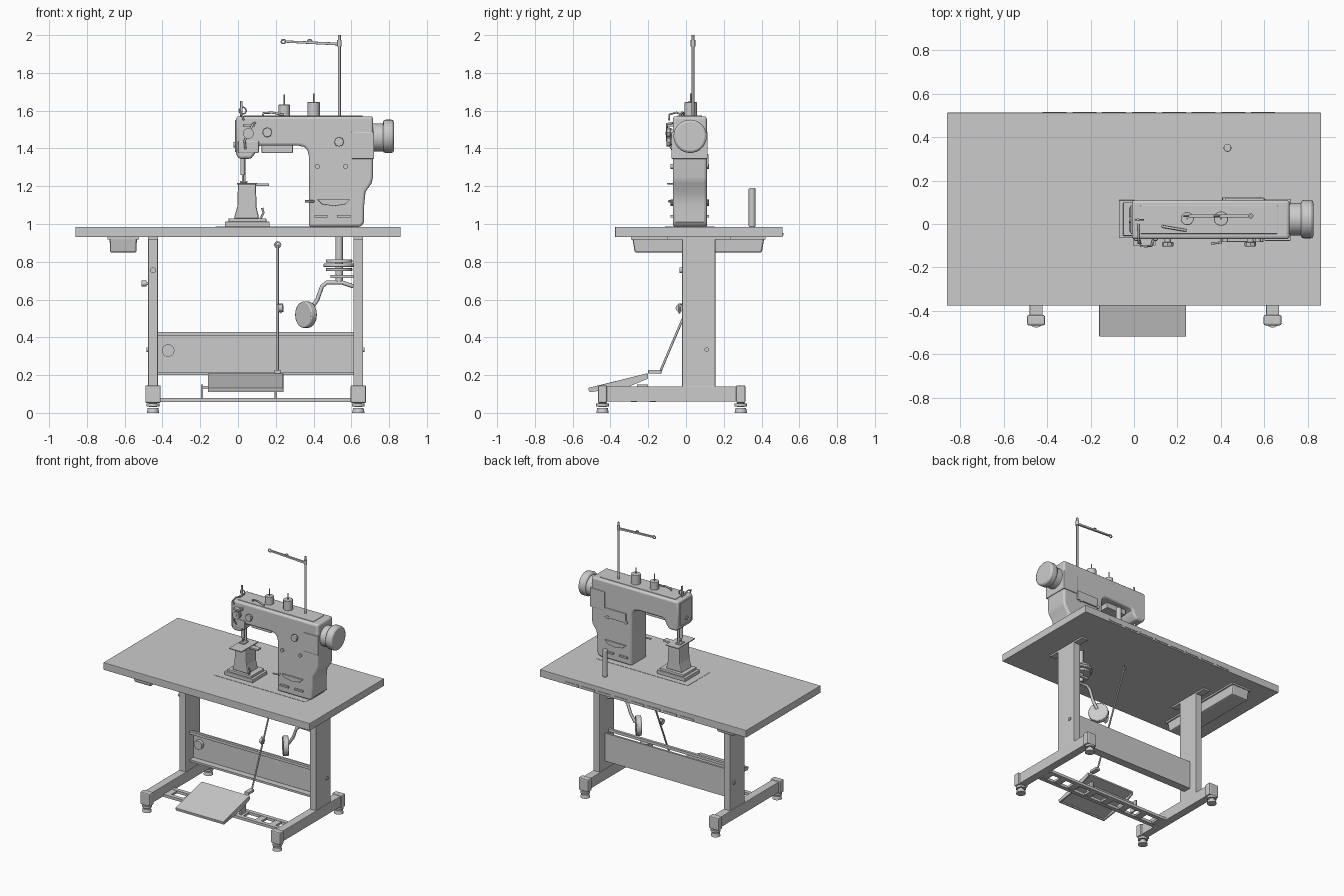
import bpy, bmesh, math
from mathutils import Vector


def finish(name, bm, bevel=0, smooth=False, seg=2):
    bmesh.ops.recalc_face_normals(bm, faces=bm.faces)
    me = bpy.data.meshes.new(name)
    bm.to_mesh(me)
    bm.free()
    ob = bpy.data.objects.new(name, me)
    bpy.context.collection.objects.link(ob)
    if bevel:
        m = ob.modifiers.new("bevel", 'BEVEL')
        m.width, m.segments, m.limit_method, m.angle_limit = bevel, seg, 'ANGLE', math.radians(50)
    if smooth:
        bpy.ops.object.select_all(action='DESELECT')
        ob.select_set(True)
        bpy.context.view_layer.objects.active = ob
        bpy.ops.object.shade_smooth_by_angle(angle=math.radians(35))
    return ob


def box(name, x, y, z, bevel=0, taper=1.0, taper_low=1.0):
    """Box from (min, max) pairs; taper scales the top, taper_low the bottom."""
    bm = bmesh.new()
    bmesh.ops.create_cube(bm, size=1)
    for v in bm.verts:
        s = taper if v.co.z > 0 else taper_low
        v.co = Vector(((x[0] + x[1]) / 2 + v.co.x * (x[1] - x[0]) * s,
                       (y[0] + y[1]) / 2 + v.co.y * (y[1] - y[0]) * s,
                       (z[0] + z[1]) / 2 + v.co.z * (z[1] - z[0])))
    return finish(name, bm, bevel)


def cyl(name, a, b, r, r2=None, n=32, bevel=0):
    """Cylinder or cone from point a to point b."""
    a, b = Vector(a), Vector(b)
    bm = bmesh.new()
    bmesh.ops.create_cone(bm, cap_ends=True, segments=n, radius1=r,
                          radius2=r if r2 is None else r2, depth=(b - a).length)
    rot = (b - a).to_track_quat('Z', 'Y').to_matrix().to_4x4()
    bm.transform(rot)
    bmesh.ops.translate(bm, verts=bm.verts, vec=(a + b) / 2)
    return finish(name, bm, bevel, True)


def prism(name, pts, axis, lo, hi, bevel=0, seg=2, smooth=False):
    """Extrude a profile: axis 'y' takes (x, z) points, axis 'x' takes (y, z) points."""
    bm = bmesh.new()
    place = (lambda p, t: (p[0], t, p[1])) if axis == 'y' else (lambda p, t: (t, p[0], p[1]))
    f = bm.faces.new([bm.verts.new(place(p, lo)) for p in pts])
    ext = bmesh.ops.extrude_face_region(bm, geom=[f])['geom']
    d = Vector((0, hi - lo, 0)) if axis == 'y' else Vector((hi - lo, 0, 0))
    bmesh.ops.translate(bm, verts=[g for g in ext if isinstance(g, bmesh.types.BMVert)], vec=d)
    return finish(name, bm, bevel, smooth, seg)


def wire(name, pts, r, cyclic=False):
    cu = bpy.data.curves.new(name, 'CURVE')
    cu.dimensions, cu.bevel_depth, cu.bevel_resolution, cu.use_fill_caps = '3D', r, 2, True
    sp = cu.splines.new('POLY')
    sp.points.add(len(pts) - 1)
    for p, c in zip(sp.points, pts):
        p.co = (*c, 1)
    sp.use_cyclic_u = cyclic
    ob = bpy.data.objects.new(name, cu)
    bpy.context.collection.objects.link(ob)
    bpy.ops.object.select_all(action='DESELECT')
    ob.select_set(True)
    bpy.context.view_layer.objects.active = ob
    bpy.ops.object.convert(target='MESH')


def ring(c, r, n=16):
    return [(c[0] + r * math.cos(2 * math.pi * i / n), c[1],
             c[2] + r * math.sin(2 * math.pi * i / n)) for i in range(n)]


# Table top, inlaid bed plate, rear edge clips, drawer
box("table_top", (-.86, .86), (-.375, .512), (.93, .985), .003)
box("bed_plate", (-.12, .64), (-.11, .15), (.98, .987))
for i in range(8):
    box("rear_edge_clip", (-.42 + i * .137, -.31 + i * .137), (.51, .516), (.94, .952))
box("drawer", (-.68, -.535), (-.285, .415), (.848, .93), .01, taper_low=.96)
box("drawer_lip", (-.69, -.525), (-.29, .42), (.918, .93))
cyl("bobbin_post", (.43, .35, .985), (.43, .35, 1.19), .018, bevel=.005)

# Legs, foot beams and levelling feet, both sides
for s, x in ((-1, -.45), (1, .637)):
    box("leg", (x - .026, x + .026), (-.02, .155), (.13, .93), .004)
    box("leg_top_bracket", (x - .026, x + .026), (-.1, .235), (.918, .93))
    box("foot_beam", (x - .03, x + .03), (-.45, .3), (.06, .14), .004)
    for y in (-.442, .29):
        box("foot_end_cap", (x - .041, x + .041), (y - .024, y + .024), (.052, .146), .008)
        cyl("foot_stem", (x, y, .03), (x, y, .055), .02)
        cyl("foot_collar", (x, y, .035), (x, y, .05), .034)
        cyl("foot_pad", (x, y, 0), (x, y, .025), .033, .028)
    cyl("panel_bolt", (x + s * .024, .11, .335), (x + s * .034, .11, .335), .012, n=12)
cyl("leg_knob", (-.45, -.02, .755), (-.45, -.035, .755), .015)
cyl("leg_switch_stem", (-.47, .03, .685), (-.5, .03, .685), .008)
cyl("leg_switch", (-.485, .03, .685), (-.51, .03, .685), .015)

# Rear panel with flanges
box("cross_panel", (-.424, .611), (.075, .09), (.21, .41))
box("panel_top_rail", (-.424, .611), (.03, .05), (.407, .427))
box("panel_bottom_flange", (-.424, .611), (.03, .09), (.2, .215))
cyl("panel_knob", (-.37, .076, .33), (-.37, .05, .33), .033)

# Slotted bottom brace between the foot beams
for y in (-.275, -.175):
    box("brace_rail", (-.42, .607), (y - .015, y + .015), (.058, .078))
for x in (-.4, -.25, -.1, .05, .2, .35, .47, .585):
    box("brace_web", (x - .025, x + .025), (-.27, -.18), (.06, .076))

# Treadle pedal with side skirts and pivots
prism("pedal_plate", [(-.515, .117), (-.2, .195), (-.203, .21), (-.518, .132)], 'x', -.16, .24, .003)
for x in (-.16, .23):
    prism("pedal_skirt", [(-.513, .12), (-.2, .198), (-.2, .182), (-.3, .14), (-.505, .11)], 'x', x, x + .01)
box("pedal_front_skirt", (-.16, .24), (-.512, -.503), (.11, .122))
for x in (-.19, .2):
    box("pedal_pivot", (x - .006, x + .006), (-.26, -.2), (.07, .15), .002)
cyl("pedal_axle", (-.195, -.23, .135), (.21, -.23, .135), .007, n=12)

# Pull rod from the pedal to the machine
wire("pull_rod", [(.21, -.14, .21), (.21, .15, .89)], .006)
wire("pull_rod_eye", ring((.21, .15, .89), .014), .005, True)
box("pull_rod_clevis", (.192, .228), (-.2, -.13), (.208, .228), .004)
cyl("rod_joint", (.235, -.035, .555), (.215, -.035, .555), .02, n=16)
wire("rod_joint_hook", [(.21, -.02, .575), (.235, -.035, .575), (.238, -.035, .54), (.22, -.035, .53)], .005)

# Pulley under the table and knee lifter
for z0, z1, r in ((.795, .812, .07), (.772, .79, .083), (.75, .768, .07)):
    cyl("pulley_disc", (.535, .07, z0), (.535, .07, z1), r, bevel=.004)
cyl("pulley_hub", (.535, .07, .69), (.535, .07, .93), .02)
box("pulley_bracket", (.49, .611), (.04, .1), (.715, .73))
wire("knee_arm", [(.61, .06, .67), (.55, .06, .69), (.47, .06, .69), (.445, .06, .67),
                  (.42, .06, .6), (.38, .06, .54)], .011)
cyl("knee_pad", (.345, .04, .52), (.375, .065, .52), .07, bevel=.006)

# Machine body: arm, head and column in one silhouette
body = [(-.01, 1.57), (.715, 1.57), (.715, 1.25), (.707, 1.215), (.675, 1.17), (.668, 1.1),
        (.668, 1.01), (.65, .985), (.375, .985), (.375, 1.36), (.368, 1.39), (.35, 1.408),
        (.32, 1.415), (.12, 1.415), (.103, 1.405), (.095, 1.38), (.07, 1.345), (.005, 1.345), (-.01, 1.37)]
prism("machine_body", body, 'y', -.07, .11, .014, 3, True)
box("belt_cover", (.6, .72), (-.078, .115), (1.345, 1.487), .004)
box("arm_underside_block", (.125, .29), (-.02, .06), (1.376, 1.42), .004)
box("arm_top_cover", (.03, .66), (-.045, .085), (1.565, 1.574), .003)
box("head_face_plate", (-.016, 0), (-.045, .085), (1.38, 1.55), .003)
cyl("head_face_knob", (-.01, .02, 1.42), (-.023, .02, 1.42), .015)

# Handwheel
cyl("handwheel_hub", (.715, .022, 1.458), (.775, .022, 1.458), .075, bevel=.004)
cyl("handwheel", (.768, .022, 1.464), (.825, .022, 1.464), .088, bevel=.012)

# Front and rear details on the body
for x, z, r in ((.155, 1.485, .026), (.535, 1.435, .026)):
    cyl("arm_knob_stem", (x, -.06, z), (x, -.09, z), r * .6)
    cyl("arm_knob", (x, -.083, z), (x, -.103, z), r, n=8, bevel=.003)
lens = [(.42, 1.13), (.595, 1.13), (.57, 1.105), (.508, 1.095), (.445, 1.105)]
for y0, y1 in ((-.082, -.06), (.1, .122)):
    prism("column_slot_cover", lens, 'y', y0, y1, .002)
    for x, z in ((.42, 1.305), (.57, 1.305)):
        cyl("column_screw", (x, y0, z), (x, y1, z), .013, n=12)
    for x in (.44, .56):
        box("column_clip", (x - .035, x + .035), (y0, y1), (1.035, 1.047))
wire("stitch_lever", [(.4, -.06, 1.12), (.4, -.085, 1.12), (.355, -.09, 1.12)], .006)
box("rear_hinge_plate", (.42, .6), (.1, .12), (1.3, 1.37), .004)

# Thread tension unit and take-up guard on the head
cyl("tension_post", (.055, -.06, 1.48), (.055, -.108, 1.48), .01, n=12)
for y in (-.078, -.088, -.1):
    cyl("tension_disc", (.055, y, 1.48), (.055, y - .006, 1.48), .028)
box("take_up_guard", (.03, .09), (-.1, -.065), (1.515, 1.528), .003)
wire("take_up_lever", [(.04, -.07, 1.39), (.035, -.1, 1.44), (.08, -.1, 1.53), (.09, -.07, 1.535)], .006)
box("head_front_plate", (.0, .11), (-.078, -.06), (1.375, 1.44), .006)
wire("head_thread_guide", [(.018, .02, 1.56), (.018, .02, 1.65)], .007)
wire("head_guide_eye", ring((.025, .02, 1.6), .018), .004, True)
wire("top_thread_guide", [(.13, -.01, 1.57), (.135, -.012, 1.587), (.18, -.02, 1.59), (.24, -.03, 1.578)], .006)
wire("front_thread_hook", [(.02, 0, 1.57), (.02, -.05, 1.59), (.02, -.088, 1.58), (.03, -.09, 1.55)], .005)

# Needle bar and presser foot
cyl("needle_bar", (.025, .02, 1.26), (.025, .02, 1.36), .013)
cyl("needle", (.025, .02, 1.21), (.025, .02, 1.27), .005, n=12)
cyl("presser_bar", (.032, .045, 1.225), (.032, .045, 1.36), .008, n=16)
box("presser_foot", (.01, .05), (.0, .055), (1.218, 1.228), .003)

# Post bed on its base
box("post_base", (-.07, .168), (-.065, .11), (.985, 1.012), .004)
box("post_base_upper", (-.05, .15), (-.055, .1), (1.01, 1.03), .004)
prism("post_bed", [(-.022, 1.028), (.112, 1.028), (.098, 1.09), (.095, 1.212), (.0, 1.212), (-.004, 1.09)],
      'y', -.04, .08, .008, 2)
box("post_plate", (-.005, .1), (-.1, .1), (1.21, 1.218), .002)
box("post_plate_arm", (.09, .165), (.0, .04), (1.2, 1.214), .003)
wire("base_lever", [(.12, -.04, 1.03), (.135, -.05, 1.06), (.128, -.05, 1.085)], .006)

# Bobbin winder spools and thread stand
for x, r, z, top in ((.245, .03, 1.632, 1.685), (.4, .033, 1.645, 1.69)):
    cyl("spool", (x, .025, 1.565), (x, .025, z), r, bevel=.003)
    cyl("spool_pin", (x, .025, z), (x, .025, top), .004, n=10)
cyl("stand_pole", (.537, .037, 1.565), (.537, .037, 2), .007, n=16)
cyl("stand_collar", (.537, .037, 1.94), (.537, .037, 1.975), .012, n=16)
prism("stand_arm", [(.54, 1.945), (.54, 1.96), (.25, 1.972), (.25, 1.96)], 'y', .03, .044, .002)
for x in (.24, .38):
    wire("stand_guide_eye", ring((x, .037, 1.966), .011, 10), .004, True)
